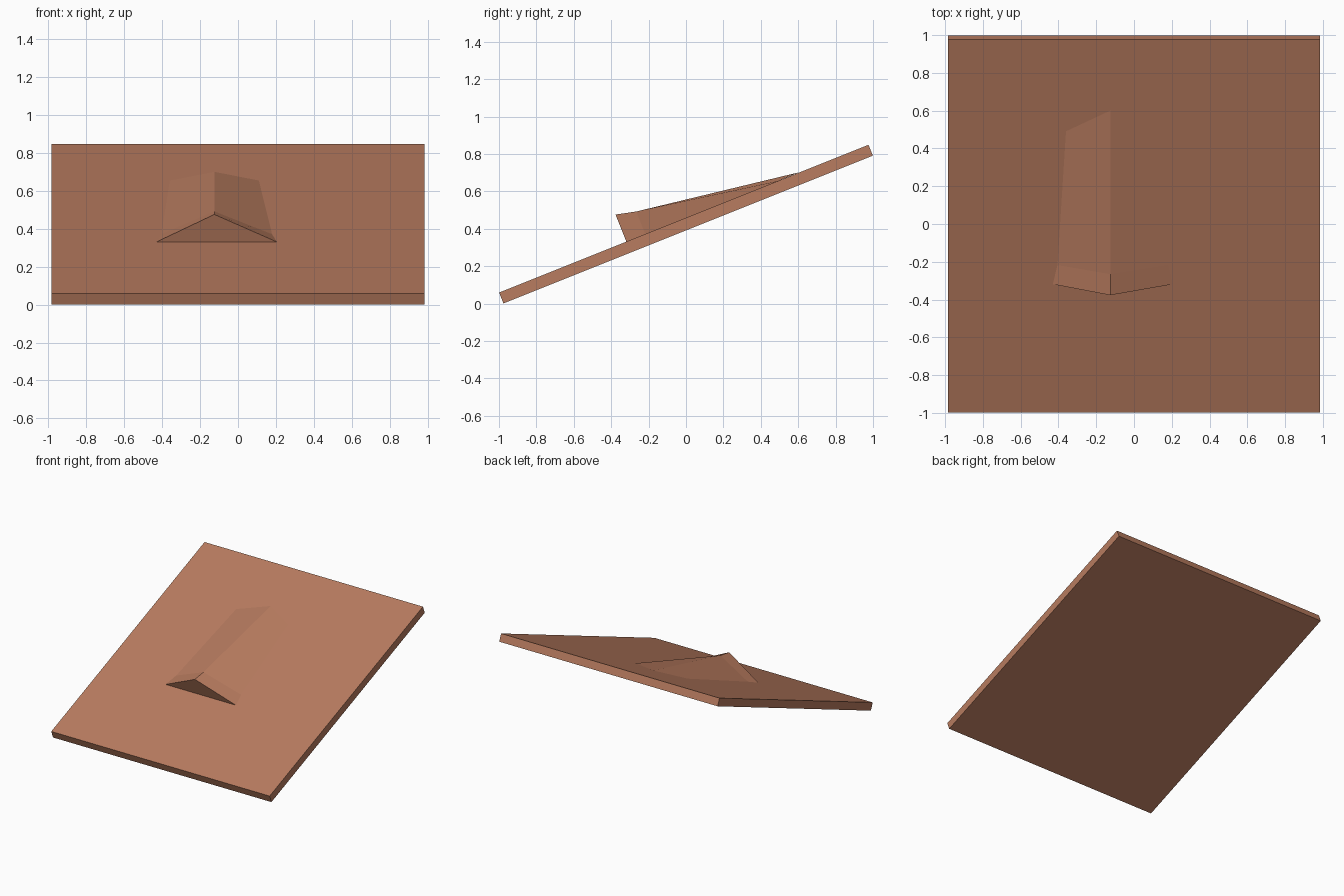
import bpy, bmesh, math
from mathutils import Matrix

cube = bpy.data.objects.get("Cube")
if cube:
    bpy.data.objects.remove(cube, do_unlink=True)

# Single terracotta colour
COLOUR = (0.48, 0.2, 0.115, 1)
clay = bpy.data.materials.new("terracotta")
clay.use_nodes = True
clay.diffuse_color = COLOUR
clay.node_tree.nodes["Principled BSDF"].inputs["Base Color"].default_value = COLOUR

THICK = 0.0625
TILT = Matrix.Translation((0, 0, 0.425)) @ Matrix.Rotation(math.radians(21.8), 4, "X")


def finish(bm, name):
    """Tilt the part onto the slope and add it to the scene."""
    bmesh.ops.recalc_face_normals(bm, faces=bm.faces)
    bm.transform(TILT)
    mesh = bpy.data.meshes.new(name)
    bm.to_mesh(mesh)
    bm.free()
    mesh.materials.append(clay)
    obj = bpy.data.objects.new(name, mesh)
    bpy.context.collection.objects.link(obj)
    return obj


# Sloping slab
bm = bmesh.new()
bmesh.ops.create_cube(bm, size=1, matrix=Matrix.Diagonal((1.97, 2.127, THICK, 1)))
finish(bm, "sloping_slab")

# Tapering ridge: left x, right x, base position, ridge position, ridge height
RIDGE_X = -0.125
SECTIONS = [
    (-0.43, 0.205, -0.331, -0.331, 0.156),
    (-0.405, 0.18, -0.222, -0.222, 0.13),
    (-0.36, 0.11, 0.541, 0.66, 0.002),
]
bm = bmesh.new()
rings = []
for left, right, base, crest, height in SECTIONS:
    top = THICK / 2
    rings.append([bm.verts.new(p) for p in (
        (left, base, top), (RIDGE_X, crest, top + height), (right, base, top))])
for a, b in zip(rings, rings[1:]):
    for i in range(3):
        j = (i + 1) % 3
        bm.faces.new((a[i], a[j], b[j], b[i]))
bm.faces.new(rings[0])
bm.faces.new(rings[-1])
finish(bm, "tapered_ridge")
